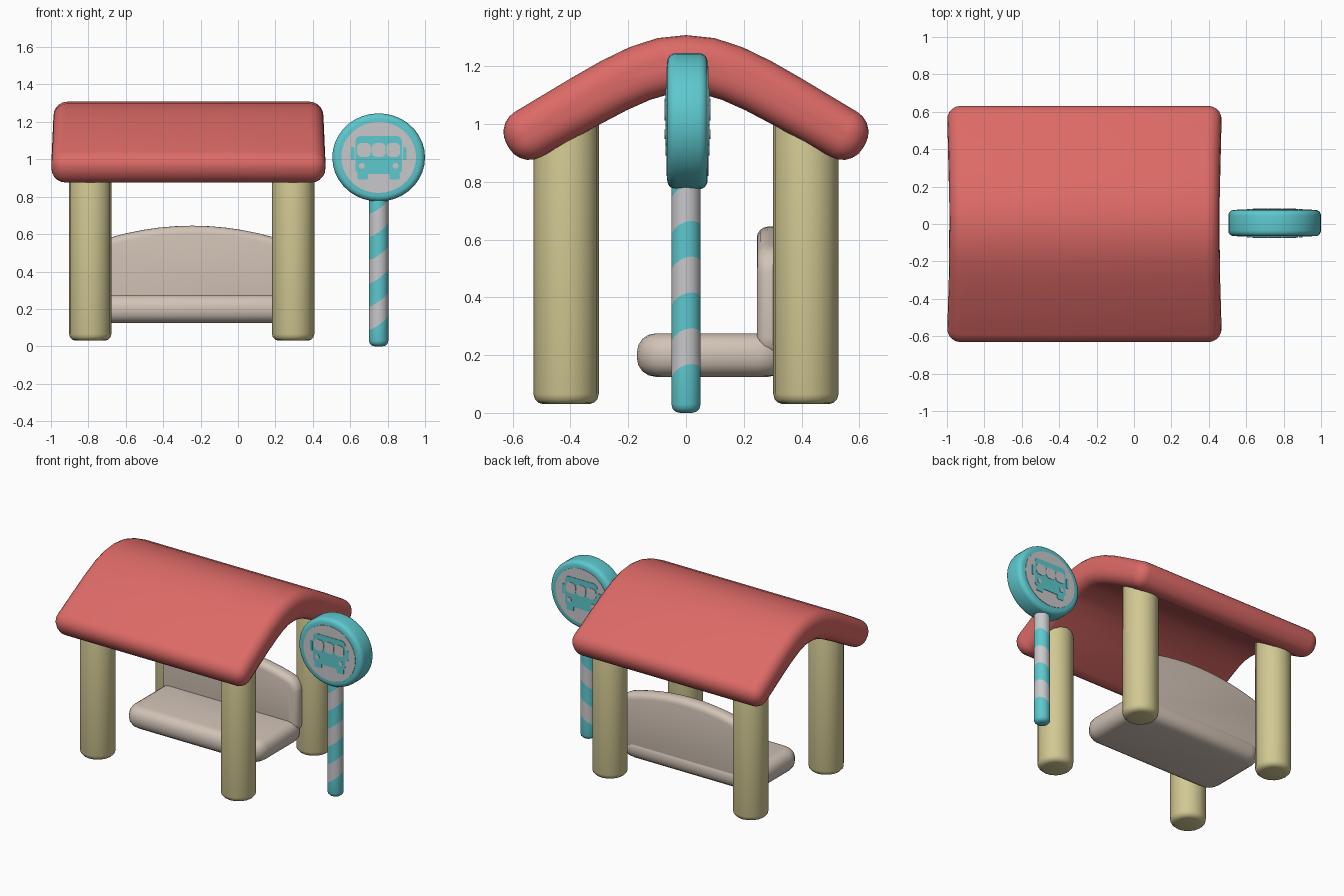
import bpy, bmesh, math
from mathutils import Vector

cube = bpy.data.objects.get("Cube")
if cube:
    bpy.data.objects.remove(cube, do_unlink=True)


def material(name, rgb):
    m = bpy.data.materials.new(name)
    m.use_nodes = True
    m.diffuse_color = (*rgb, 1)
    m.node_tree.nodes["Principled BSDF"].inputs["Base Color"].default_value = (*rgb, 1)
    return m


RED = material("coral_red", (0.72, 0.145, 0.135))
TEAL = material("teal", (0.11, 0.58, 0.62))
GREY = material("light_grey", (0.58, 0.58, 0.6))
WOOD = material("pale_olive", (0.64, 0.58, 0.29))
STONE = material("warm_beige", (0.64, 0.545, 0.47))


def finish(bm, name, mats, angle=40):
    bmesh.ops.recalc_face_normals(bm, faces=bm.faces[:])
    me = bpy.data.meshes.new(name)
    bm.to_mesh(me)
    bm.free()
    for m in mats:
        me.materials.append(m)
    me.shade_smooth()
    me.set_sharp_from_angle(angle=math.radians(angle))
    ob = bpy.data.objects.new(name, me)
    bpy.context.collection.objects.link(ob)
    return ob


# Axis mappings from outline (u, v) and extrusion w
ALONG_X = lambda u, v, w: (w, u, v)
ALONG_Y = lambda u, v, w: (u, w, v)
ALONG_Z = lambda u, v, w: (u, v, w)


def prism(outline, lo, hi, place, corner=0, rim=0, segments=4):
    """Extruded outline with rounded outline corners and rounded rims."""
    bm = bmesh.new()
    low = [bm.verts.new(place(u, v, lo)) for u, v in outline]
    high = [bm.verts.new(place(u, v, hi)) for u, v in outline]
    bm.faces.new(low)
    bm.faces.new(high)
    n = len(outline)
    for i in range(n):
        j = (i + 1) % n
        bm.faces.new((low[i], low[j], high[j], high[i]))
    bmesh.ops.recalc_face_normals(bm, faces=bm.faces[:])
    axis = Vector(place(0, 0, 1))

    def along(e):
        return abs((e.verts[0].co - e.verts[1].co).normalized().dot(axis)) > 0.9

    if corner:
        edges = [e for e in bm.edges if along(e) and e.calc_face_angle() > 0.7]
        bmesh.ops.bevel(bm, geom=edges, offset=corner, segments=segments,
                        profile=0.5, affect='EDGES')
    if rim:
        edges = [e for e in bm.edges if not along(e)]
        bmesh.ops.bevel(bm, geom=edges, offset=rim, segments=segments,
                        profile=0.5, affect='EDGES')
    return bm


def rect(u0, u1, v0, v1):
    return [(u0, v0), (u1, v0), (u1, v1), (u0, v1)]


def circle(cu, cv, r, sides, squash=1):
    return [(cu + r * math.cos(math.tau * i / sides),
             cv + r * squash * math.sin(math.tau * i / sides)) for i in range(sides)]


# Arched roof: thicken a centre line, then round every rim
half = [(0, 1.207), (0.08, 1.2), (0.16, 1.175), (0.25, 1.133), (0.35, 1.078), (0.617, 0.924)]
line = [Vector((-y, z)) for y, z in reversed(half[1:])] + [Vector(p) for p in half]
upper, lower = [], []
for i, p in enumerate(line):
    t = (line[min(i + 1, len(line) - 1)] - line[max(i - 1, 0)]).normalized()
    side = Vector((-t.y, t.x)) * (0.101 - 0.012 * abs(p.x) / 0.617)
    upper.append(tuple(p + side))
    lower.append(tuple(p - side))
bm = prism(upper + lower[::-1], -0.735, 0.735, ALONG_X, 0.08, 0.075, 5)
for v in bm.verts:
    v.co.x = v.co.x * (0.982 + 0.018 * min(1, (v.co.y / 0.6) ** 2)) - 0.265
finish(bm, "roof", [RED], 50)

# Four posts
for xn, x in (("right", -0.79), ("left", 0.295)):
    for yn, y in (("front", -0.415), ("back", 0.415)):
        finish(prism(circle(x, y, 0.113, 16), 0.03, 1.08, ALONG_Z, rim=0.035, segments=3),
               f"{yn}_{xn}_post", [WOOD])

# Bench seat and arched backrest
finish(prism(rect(-0.77, 0.28, -0.17, 0.35), 0.125, 0.275, ALONG_Z, 0.1, 0.065),
       "bench_seat", [STONE])
MID, REACH = -0.245, 0.525
arch = [(MID + REACH * s / 6, 0.645 - 0.09 * (s / 6) ** 2) for s in range(6, -7, -1)]
finish(prism([(MID - REACH, 0.19), (MID + REACH, 0.19)] + arch,
             0.245, 0.345, ALONG_Y, 0.07, 0.04), "bench_backrest", [STONE])

# Striped pole: cut along slanted planes, alternate the colours
CX, CZ, CY = 0.752, 1.01, 0.005
bm = prism(circle(CX, 0, 0.052, 14), 0, 0.85, ALONG_Z, rim=0.03, segments=3)
slant = Vector((-0.7, -0.3, 1))
cuts = [0.13 + 0.124 * i for i in range(6)]
for h in cuts:
    bmesh.ops.bisect_plane(bm, geom=bm.verts[:] + bm.edges[:] + bm.faces[:],
                           plane_co=(CX, 0, h), plane_no=slant)
for f in bm.faces:
    height = (f.calc_center_median() - Vector((CX, 0, 0))).dot(slant)
    f.material_index = sum(height > h for h in cuts) % 2
finish(bm, "sign_pole", [TEAL, GREY])

# Round sign board
HALF = 0.07
finish(prism(circle(CX, CZ, 0.248, 36, 0.95), CY - HALF, CY + HALF, ALONG_Y, rim=0.03),
       "sign_board", [TEAL])


def plate(name, outline, level, mat, side, corner=0):
    """Thin plate on the front (side -1) or back (side 1) of the sign."""
    pts = [(CX + u, CZ + v) for u, v in outline]
    w = [CY + side * (HALF - 0.003), CY + side * (HALF + 0.003 * level)]
    finish(prism(pts, min(w), max(w), ALONG_Y, corner, segments=3), name, [mat])


# Sign faces with a vehicle pictogram on both sides
for label, s in (("front", -1), ("back", 1)):
    plate(f"{label}_sign_face", circle(0, 0, 0.2, 36, 0.95), 1, GREY, s)
    plate(f"{label}_icon_body", rect(-0.125, 0.125, -0.09, 0.115), 2, TEAL, s, 0.03)
    for u in (-0.078, 0, 0.078):
        plate(f"{label}_icon_window", rect(u - 0.037, u + 0.037, 0.002, 0.078),
              3, GREY, s, 0.025)
    for m in (-1, 1):
        plate(f"{label}_icon_mirror", rect(m * 0.139 - 0.009, m * 0.139 + 0.009, -0.015, 0.055),
              2, TEAL, s, 0.006)
        plate(f"{label}_icon_wheel", rect(m * 0.085 - 0.028, m * 0.085 + 0.028, -0.118, -0.08),
              2, TEAL, s, 0.01)
        plate(f"{label}_icon_headlight", circle(m * 0.09, -0.045, 0.016, 12), 3, GREY, s)
